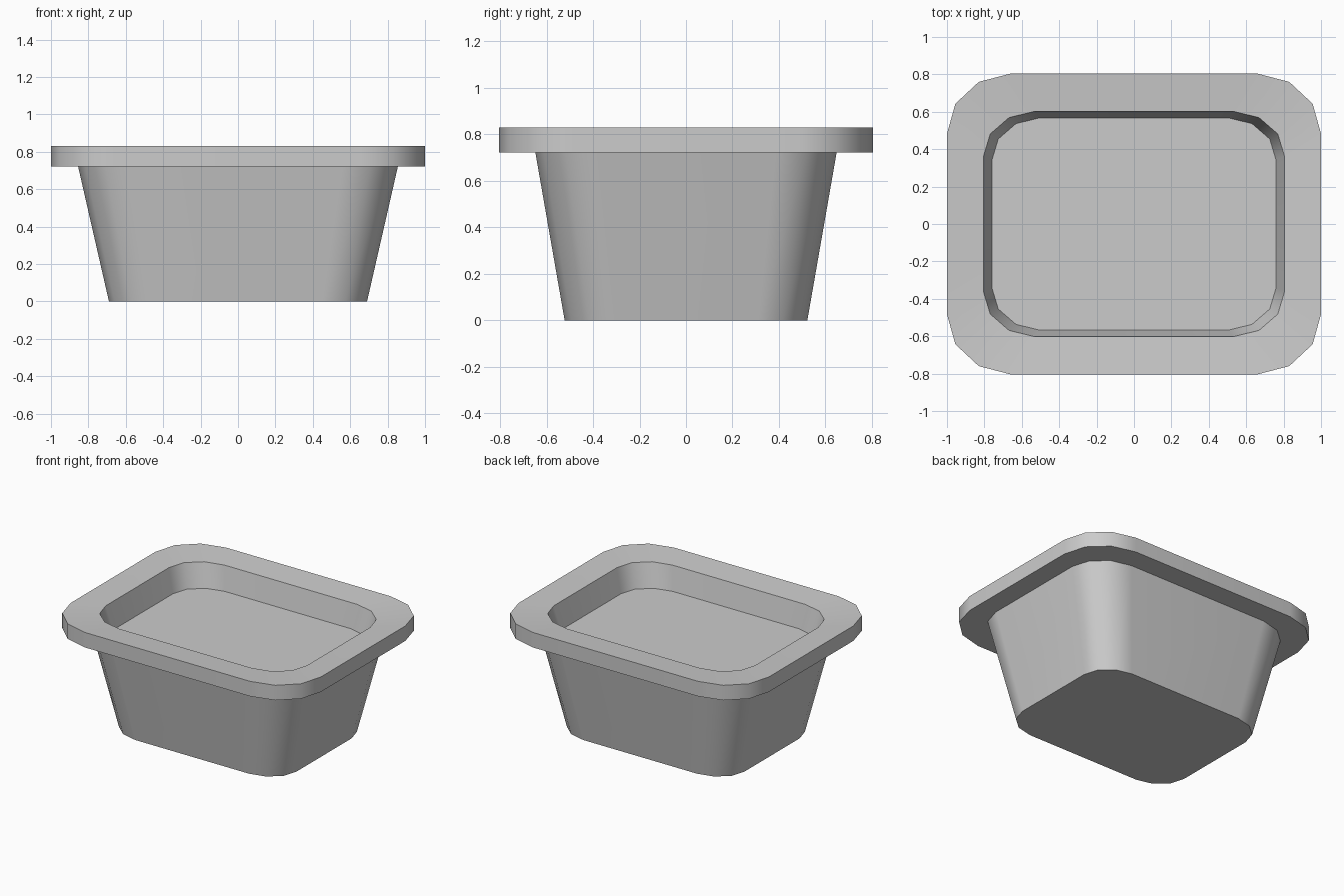
import bpy, bmesh, math

default = bpy.data.objects.get("Cube")
if default:
    bpy.data.objects.remove(default, do_unlink=True)

# Material
grey = bpy.data.materials.new("plain_grey")
grey.use_nodes = True
colour = (0.6, 0.6, 0.6, 1)
grey.diffuse_color = colour
grey.node_tree.nodes["Principled BSDF"].inputs["Base Color"].default_value = colour

# Rounded corner of a unit rectangle, mirrored into a full outline
CORNER = [(1, 0.6), (0.955, 0.8), (0.83, 0.945), (0.66, 1)]
OUTLINE = []
for sx, sy in ((1, 1), (-1, 1), (-1, -1), (1, -1)):
    points = [(x * sx, y * sy) for x, y in CORNER]
    OUTLINE += points if sx * sy > 0 else points[::-1]


def loft(name, sections):
    """Skin a closed shell through (half width, half depth, height) sections."""
    bm = bmesh.new()
    rings = [[bm.verts.new((x * w, y * d, z)) for x, y in OUTLINE]
             for w, d, z in sections]
    n = len(OUTLINE)
    for low, high in zip(rings, rings[1:]):
        for i in range(n):
            j = (i + 1) % n
            bm.faces.new((low[i], low[j], high[j], high[i]))
    bm.faces.new(rings[0][::-1])
    bm.faces.new(rings[-1])
    bmesh.ops.recalc_face_normals(bm, faces=bm.faces)
    mesh = bpy.data.meshes.new(name)
    bm.to_mesh(mesh)
    bm.free()
    mesh.materials.append(grey)
    obj = bpy.data.objects.new(name, mesh)
    bpy.context.collection.objects.link(obj)
    bpy.ops.object.select_all(action="DESELECT")
    obj.select_set(True)
    bpy.context.view_layer.objects.active = obj
    bpy.ops.object.shade_smooth_by_angle(angle=math.radians(35))
    # Keep the broad walls flat and only the corners rounded
    weighted = obj.modifiers.new("weighted_normals", "WEIGHTED_NORMAL")
    weighted.keep_sharp = True
    return obj


# Tapered tub with an overhanging, slightly dished rim and a recessed floor
loft("rimmed_tub", [
    (0.69, 0.522, 0),        # base
    (0.855, 0.648, 0.722),   # under the rim
    (1.0, 0.804, 0.722),     # rim lower edge
    (1.0, 0.804, 0.83),      # rim upper edge
    (0.805, 0.602, 0.815),   # opening
    (0.76, 0.568, 0.645),    # recessed floor
])
